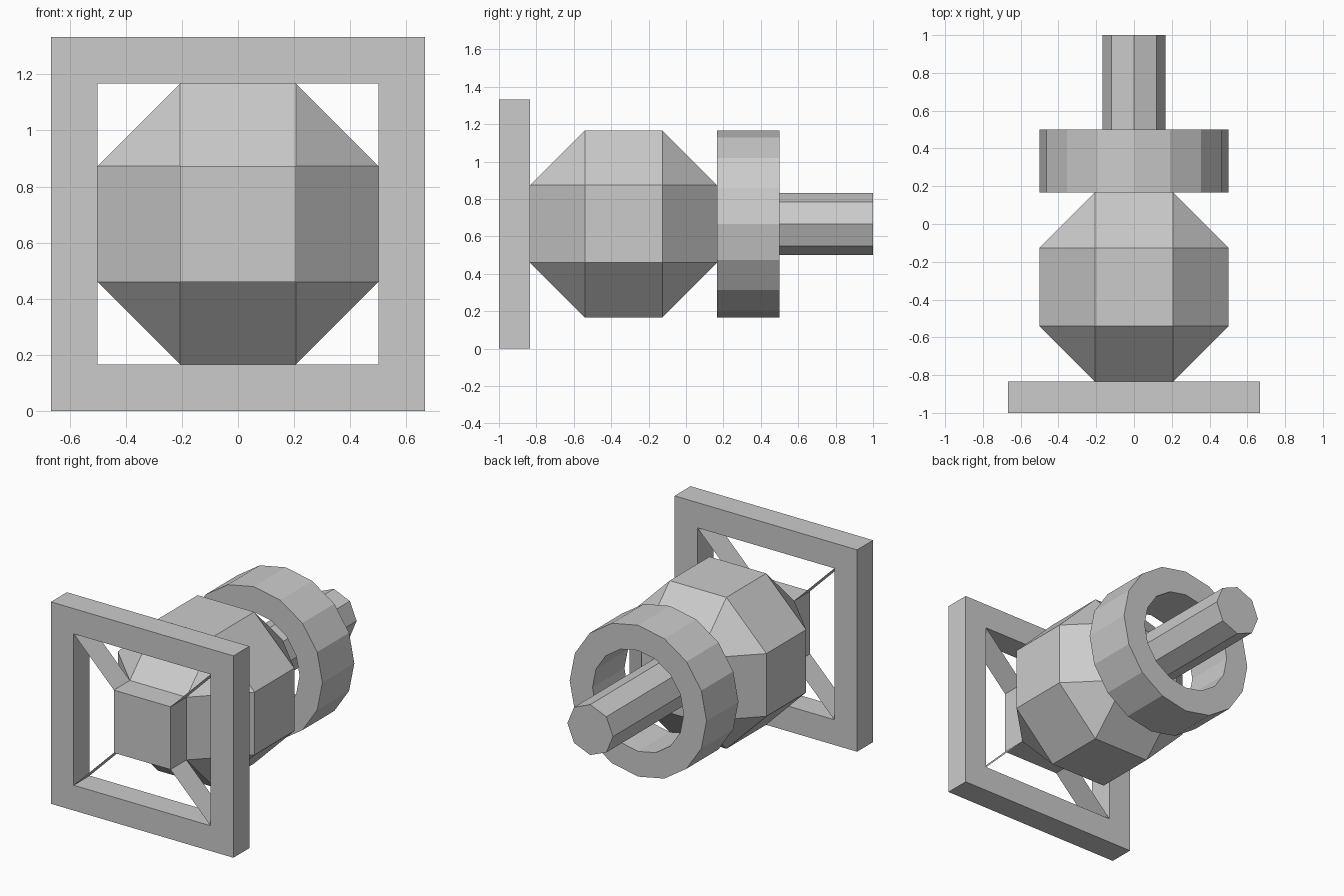
import bpy, bmesh, math
from mathutils import Vector

if "Cube" in bpy.data.objects:
    bpy.data.objects.remove(bpy.data.objects["Cube"])

CZ = 2 / 3   # height of the common axis
T = 1 / 6    # basic wall thickness
A = 0.2071   # half width of a small square facet


def finish(name, bm, recalc=True):
    if recalc:
        bmesh.ops.recalc_face_normals(bm, faces=bm.faces)
    me = bpy.data.meshes.new(name)
    bm.to_mesh(me)
    bm.free()
    ob = bpy.data.objects.new(name, me)
    bpy.context.collection.objects.link(ob)
    return ob


def polygon(n, r, start=0.0):
    return [(r * math.cos(start + math.tau * i / n),
             r * math.sin(start + math.tau * i / n)) for i in range(n)]


def extruded(name, outer, y0, y1, inner=None):
    """Extrude an x-z outline along y, with an optional matching hole."""
    bm = bmesh.new()

    def loop(pts, y):
        return [bm.verts.new((x, y, z + CZ)) for x, z in pts]

    def bridge(a, b):
        for i in range(len(a)):
            j = (i + 1) % len(a)
            bm.faces.new((a[i], a[j], b[j], b[i]))

    o0, o1 = loop(outer, y0), loop(outer, y1)
    bridge(o0, o1)
    if inner:
        i0, i1 = loop(inner, y0), loop(inner, y1)
        bridge(i0, i1)
        bridge(o0, i0)
        bridge(o1, i1)
    else:
        bm.faces.new(o0)
        bm.faces.new(o1)
    return finish(name, bm)


def square(h):
    return [(-h, -h), (h, -h), (h, h), (-h, h)]


# square front frame and the small block in its middle
extruded("front_frame", square(2 / 3), -1, -1 + T, square(0.5))
extruded("centre_block", square(A), -1, -1 + T)

# thin diagonal webs from block corners to frame corners
bm = bmesh.new()
for sx in (-1, 1):
    for sz in (-1, 1):
        pts = [(A, -1), (0.5, -1), (0.5, -1 + T), (A, -1 + T)]
        bm.faces.new([bm.verts.new((sx * d, y, CZ + sz * d)) for d, y in pts])
finish("diagonal_webs", bm, recalc=False)

# faceted body with square and triangular facets
bm = bmesh.new()
centre = Vector((0, -1 / 3, CZ))
for axis in range(3):
    for sx in (-1, 1):
        for sy in (-1, 1):
            for sz in (-1, 1):
                p = [sx * A, sy * A, sz * A]
                p[axis] *= 0.5 / A
                bm.verts.new(centre + Vector(p))
bmesh.ops.convex_hull(bm, input=bm.verts)
bmesh.ops.dissolve_limit(bm, angle_limit=0.02, verts=bm.verts, edges=bm.edges)
finish("faceted_body", bm)

# rear ring and central rod
extruded("rear_ring", polygon(16, 0.5), T, 0.5, polygon(16, 1 / 3))
extruded("rear_rod", polygon(8, T), T, 1.0)
